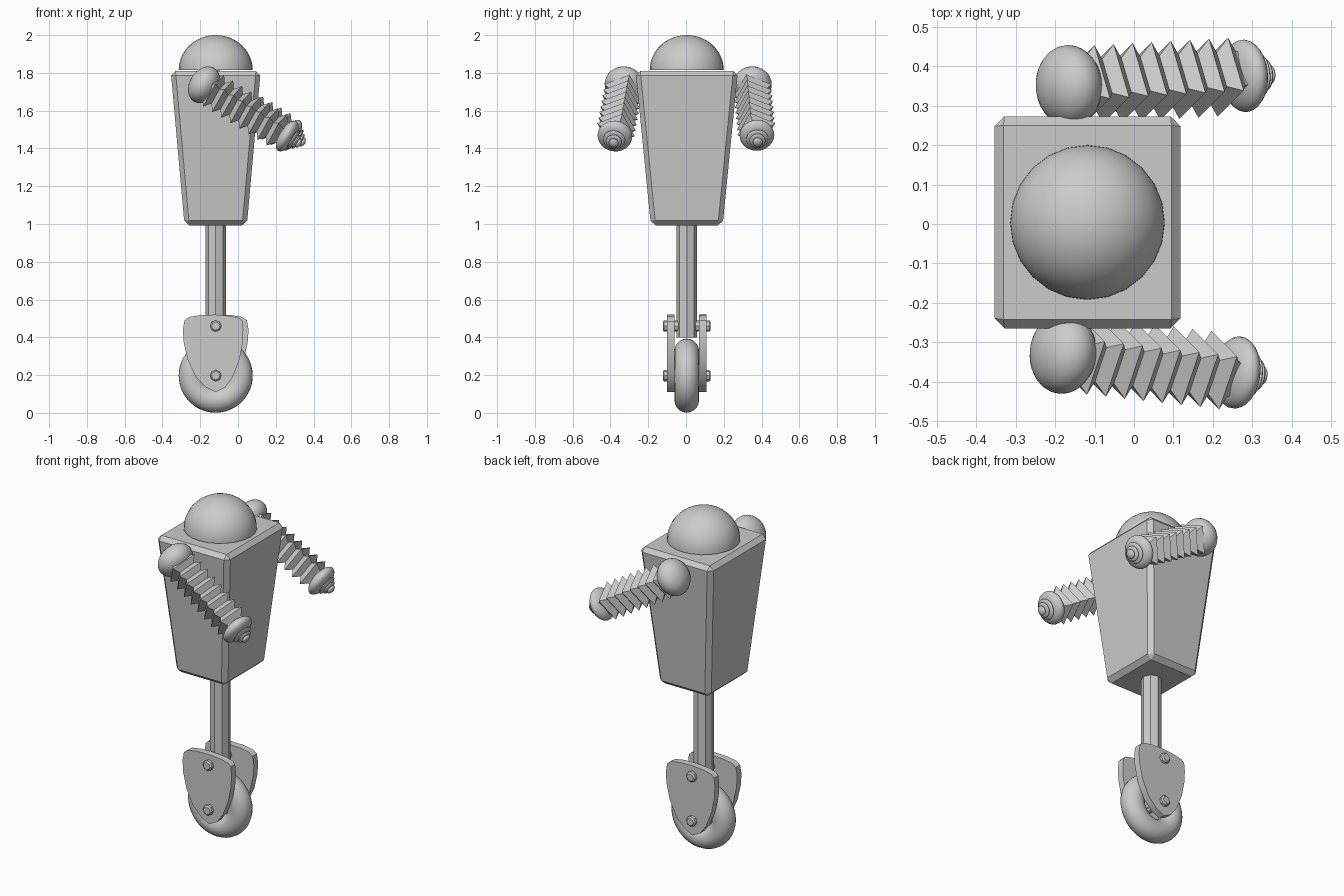
import bpy, bmesh
from math import sin, cos, pi, radians
from mathutils import Vector

if "Cube" in bpy.data.objects:
    bpy.data.objects.remove(bpy.data.objects["Cube"], do_unlink=True)

CX, CY = -0.118, 0.004


def finish(name, bm, smooth=None):
    bmesh.ops.remove_doubles(bm, verts=bm.verts, dist=1e-5)
    bmesh.ops.recalc_face_normals(bm, faces=bm.faces)
    mesh = bpy.data.meshes.new(name)
    bm.to_mesh(mesh)
    bm.free()
    obj = bpy.data.objects.new(name, mesh)
    bpy.context.collection.objects.link(obj)
    if smooth:
        bpy.ops.object.select_all(action="DESELECT")
        obj.select_set(True)
        bpy.context.view_layer.objects.active = obj
        bpy.ops.object.shade_smooth_by_angle(angle=radians(smooth))
    return obj


def lathe(name, origin, axis, profile, sides, turn=0, smooth=None):
    """Sweep (distance, radius) pairs around an axis."""
    d = Vector(axis).normalized()
    side = Vector((0, 1, 0)) if abs(d.y) < 0.9 else Vector((1, 0, 0))
    u = side.cross(d).normalized()
    if u.z < 0:
        u = -u
    v = d.cross(u)
    bm = bmesh.new()
    rings = []
    for t, r in profile:
        angles = [turn + 2 * pi * i / sides for i in range(sides)]
        rings.append([bm.verts.new(Vector(origin) + d * t + (u * cos(a) + v * sin(a)) * r)
                      for a in angles])
    for a, b in zip(rings, rings[1:]):
        for i in range(sides):
            j = (i + 1) % sides
            bm.faces.new((a[i], a[j], b[j], b[i]))
    for ring, (t, r) in ((rings[0], profile[0]), (rings[-1], profile[-1])):
        if r > 0:
            bm.faces.new(ring)
    return finish(name, bm, smooth)


def bulge(center, half, radius, start=0, end=pi, steps=16):
    """Elliptical profile from one pole angle to another."""
    angles = [start + (end - start) * i / steps for i in range(steps + 1)]
    return [(center - half * cos(a), max(0, radius * sin(a)) if 1e-6 < a < pi - 1e-6 else 0)
            for a in angles]


# Tapered torso with chamfered edges
bm = bmesh.new()
bmesh.ops.create_cube(bm, size=2)
for vert in bm.verts:
    top = vert.co.z > 0
    vert.co = (CX + vert.co.x * (0.238 if top else 0.165),
               CY + vert.co.y * (0.271 if top else 0.19),
               1.81 if top else 0.993)
torso = finish("torso", bm)
bevel = torso.modifiers.new("chamfer", "BEVEL")
bevel.width = 0.025
bevel.segments = 1

# Domed head and octagonal leg
lathe("head_dome", (CX, CY, 1.815), (0, 0, 1),
      bulge(0, 0.185, 0.196, pi / 2, pi), 24, smooth=40)
lathe("leg_post", (CX, CY, 0), (0, 0, 1), [(0.4, 0.055), (1.02, 0.055)], 8)

# Wheel
bpy.ops.mesh.primitive_torus_add(location=(CX, CY, 0.197), rotation=(pi / 2, 0, 0),
                                 major_radius=0.131, minor_radius=0.065,
                                 major_segments=48, minor_segments=20)
bpy.context.object.name = "wheel"
bpy.ops.object.shade_smooth()

# Fork plates with bolts, the rear set turned half way round
plate = [(-0.165, 0.49), (-0.14, 0.508), (-0.08, 0.518), (0, 0.52), (0.08, 0.513),
         (0.125, 0.502), (0.141, 0.485), (0.146, 0.44), (0.143, 0.37), (0.125, 0.28),
         (0.09, 0.19), (0.05, 0.135), (0, 0.11), (-0.05, 0.135), (-0.105, 0.19),
         (-0.148, 0.28), (-0.169, 0.37), (-0.174, 0.44)]
for label, s in (("front", 1), ("rear", -1)):
    bm = bmesh.new()
    face = bm.faces.new([bm.verts.new((CX + s * x, CY - s * 0.064, z)) for x, z in plate])
    ext = bmesh.ops.extrude_face_region(bm, geom=[face])
    moved = [e for e in ext["geom"] if isinstance(e, bmesh.types.BMVert)]
    bmesh.ops.translate(bm, verts=moved, vec=(0, -s * 0.04, 0))
    finish(label + "_fork_plate", bm, 35)
    for place, z in (("upper", 0.46), ("lower", 0.197)):
        lathe(f"{label}_{place}_bolt", (CX, CY, z), (0, -s, 0),
              [(0, 0.017), (0.045, 0.017), (0.045, 0.03), (0.12, 0.03), (0.127, 0.022)], 8)

# Arms: shoulder cap, square bellows and stepped hand
PITCH, PEAKS = 0.0565, 8
bellows = [(0.03, 0.068)]
for i in range(PEAKS):
    t = 0.06 + i * PITCH
    bellows += [(t, 0.106), (t + PITCH / 2, 0.068)]
bellows.append((0.52, 0.06))
hand = bulge(0.52, 0.042, 0.092, 0, pi * 0.78, 12)
for t, r in ((0.56, 0.058), (0.577, 0.042), (0.592, 0.026)):
    hand += bulge(t, 0.012, r, pi * 0.25, pi * 0.75, 6)
hand.append((0.608, 0))

arms = (("right", (-0.18, -0.327, 1.737), (0.335, -0.385, 1.42), -19),
        ("left", (-0.165, 0.35, 1.737), (0.355, 0.38, 1.425), 19))
for label, start, tip, turn in arms:
    axis = Vector(tip) - Vector(start)
    lathe(label + "_shoulder", start, axis, bulge(0, 0.076, 0.104), 32, smooth=40)
    lathe(label + "_arm_bellows", start, axis, bellows, 4, radians(turn))
    lathe(label + "_hand", start, axis, hand, 28, smooth=40)
